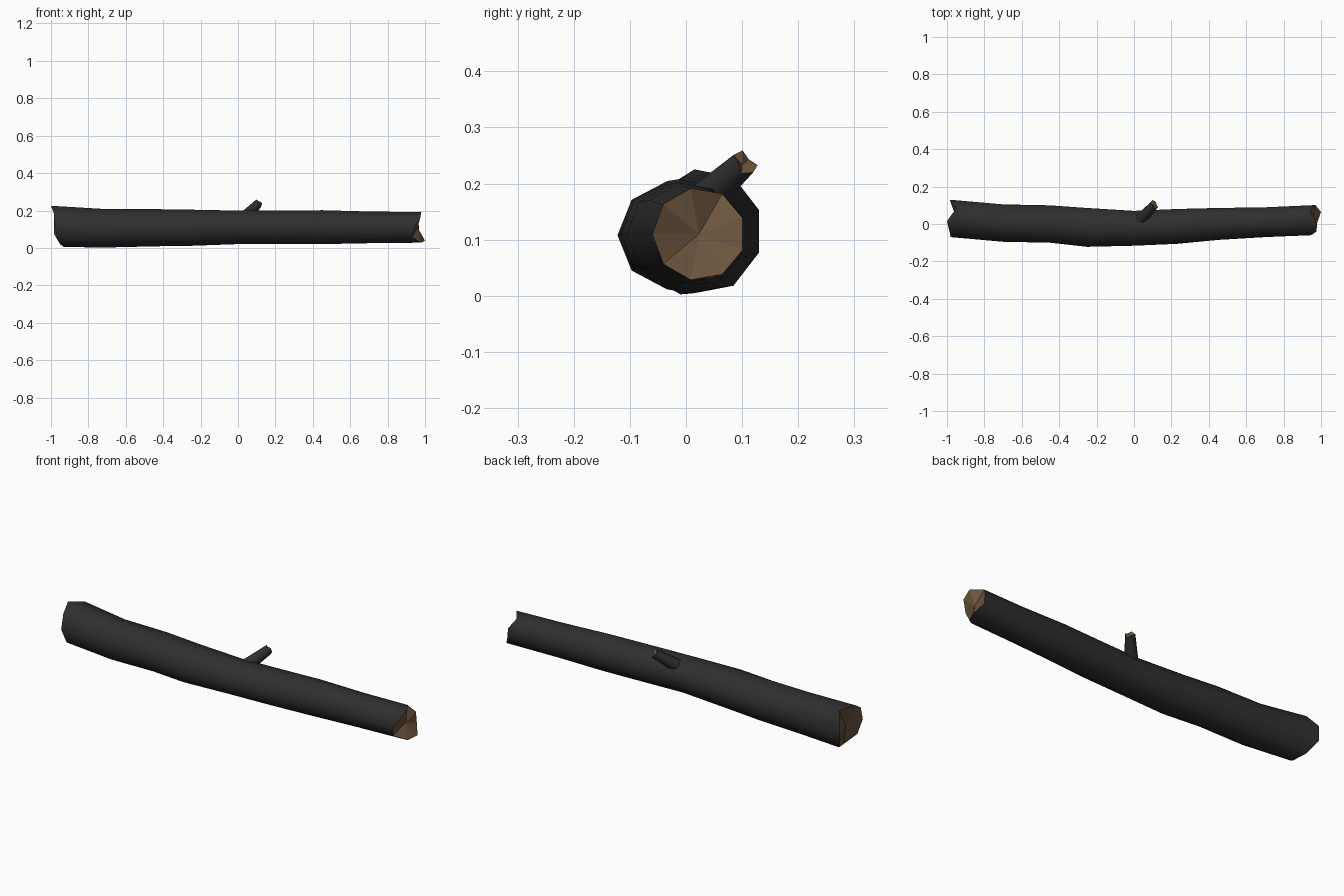
import bpy, math
from mathutils import Vector

if "Cube" in bpy.data.objects:
    bpy.data.objects.remove(bpy.data.objects["Cube"], do_unlink=True)


def material(name, colour):
    m = bpy.data.materials.new(name)
    m.use_nodes = True
    m.diffuse_color = (*colour, 1)
    bsdf = m.node_tree.nodes["Principled BSDF"]
    bsdf.inputs["Base Color"].default_value = (*colour, 1)
    bsdf.inputs["Roughness"].default_value = 0.9
    return m


bark = material("dark bark", (0.028, 0.028, 0.028))
wood = material("bare wood", (0.15, 0.09, 0.047))


def tube(name, rings, start, end):
    """Skin a list of rings with smooth bark and fan both ends in flat wood."""
    n = len(rings[0])
    verts = [v for ring in rings for v in ring] + [start, end]
    faces = []
    for r in range(len(rings) - 1):
        for i in range(n):
            a, b = r * n + i, r * n + (i + 1) % n
            faces.append((a, b, b + n, a + n))
    sides = len(faces)
    last = (len(rings) - 1) * n
    for i in range(n):
        j = (i + 1) % n
        faces.append((j, i, last + n))
        faces.append((last + i, last + j, last + n + 1))
    mesh = bpy.data.meshes.new(name)
    mesh.from_pydata(verts, [], faces)
    mesh.materials.append(bark)
    mesh.materials.append(wood)
    for p in mesh.polygons:
        p.use_smooth = p.index < sides
        p.material_index = 0 if p.index < sides else 1
    obj = bpy.data.objects.new(name, mesh)
    bpy.context.collection.objects.link(obj)
    return obj


# Log: x, centre y, centre z, y radius, z radius of each ring
SIDES = 9
stations = [
    (-0.97, 0.033, 0.115, 0.103, 0.112),
    (-0.70, 0.008, 0.105, 0.103, 0.104),
    (-0.45, 0.003, 0.108, 0.103, 0.101),
    (-0.25, -0.015, 0.108, 0.107, 0.098),
    (0.00, -0.020, 0.110, 0.096, 0.091),
    (0.23, -0.010, 0.110, 0.096, 0.091),
    (0.45, 0.003, 0.111, 0.088, 0.092),
    (0.70, 0.012, 0.110, 0.082, 0.086),
    (0.96, 0.023, 0.110, 0.083, 0.083),
]
# Splintered ends: x of each corner, counter-clockwise from the back
left_x = [-0.985, -0.95, -1.0, -0.985, -0.98, -0.965, -0.93, -0.95, -0.985]
right_x = [0.965, 0.94, 0.98, 0.975, 0.945, 0.93, 0.98, 1.0, 0.97]

log_rings = []
for k, (x, yc, zc, ry, rz) in enumerate(stations):
    ring = []
    for i in range(SIDES):
        a = math.radians(20) + math.tau * i / SIDES
        px = left_x[i] if k == 0 else right_x[i] if k == len(stations) - 1 else x
        ring.append(Vector((px, yc + ry * math.cos(a), zc + rz * math.sin(a))))
    log_rings.append(ring)
tube("log", log_rings, Vector((-0.95, 0.03, 0.11)), Vector((0.96, 0.023, 0.11)))

# Broken branch stub leaning up, back and to the left
base, tip = Vector((0.025, 0.013, 0.153)), Vector((0.108, 0.104, 0.237))
axis = (tip - base).normalized()
u = axis.cross(Vector((0, 0, 1))).normalized()
v = axis.cross(u)
jag = [0.006, -0.006, 0.004, 0.008, -0.004, 0.005, -0.003]
stub_rings = []
for centre, radius, rough in ((base, 0.035, 0), (tip, 0.024, 1)):
    stub_rings.append([
        centre + axis * jag[i] * rough
        + radius * (u * math.cos(math.tau * i / len(jag)) + v * math.sin(math.tau * i / len(jag)))
        for i in range(len(jag))])
tube("branch_stub", stub_rings, base, tip - axis * 0.006)
